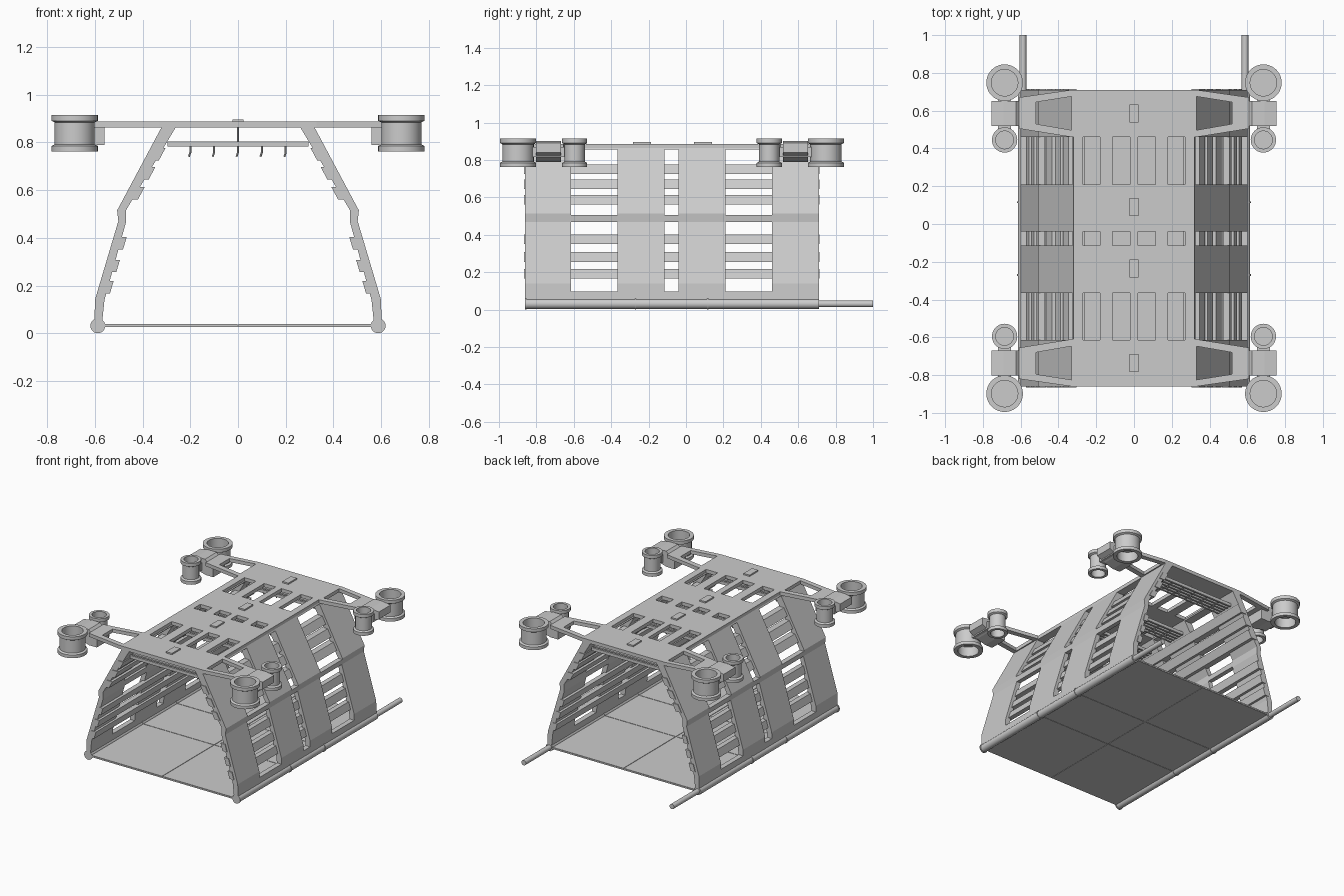
import bpy, bmesh, math
from mathutils import Matrix, Vector

cube = bpy.data.objects.get("Cube")
if cube:
    bpy.data.objects.remove(cube, do_unlink=True)

grey = bpy.data.materials.new("light_grey")
grey.use_nodes = True
GREY = (0.6, 0.6, 0.6, 1)
grey.diffuse_color = GREY
grey.node_tree.nodes["Principled BSDF"].inputs["Base Color"].default_value = GREY


def finish(name, bm, smooth=False):
    bmesh.ops.recalc_face_normals(bm, faces=bm.faces)
    mesh = bpy.data.meshes.new(name)
    bm.to_mesh(mesh)
    bm.free()
    mesh.materials.append(grey)
    ob = bpy.data.objects.new(name, mesh)
    bpy.context.collection.objects.link(ob)
    if smooth:
        bpy.ops.object.select_all(action='DESELECT')
        ob.select_set(True)
        bpy.context.view_layer.objects.active = ob
        bpy.ops.object.shade_smooth_by_angle(angle=math.radians(35))
    return ob


def add_prism(bm, points, shift):
    """Extrude a closed outline of 3D points along a vector."""
    face = bm.faces.new([bm.verts.new(p) for p in points])
    out = bmesh.ops.extrude_face_region(bm, geom=[face])
    verts = [g for g in out["geom"] if isinstance(g, bmesh.types.BMVert)]
    bmesh.ops.translate(bm, verts=verts, vec=shift)


def add_box(bm, x0, x1, y0, y1, z0, z1):
    add_prism(bm, [(x0, y0, z0), (x1, y0, z0), (x1, y1, z0), (x0, y1, z0)], (0, 0, z1 - z0))


def add_rod(bm, radius, start, end, sides=24):
    a, b = Vector(start), Vector(end)
    turn = (b - a).to_track_quat('Z', 'Y').to_matrix().to_4x4()
    bmesh.ops.create_cone(bm, cap_ends=True, segments=sides, radius1=radius, radius2=radius,
                          depth=(b - a).length, matrix=Matrix.Translation((a + b) / 2) @ turn)


def cut(ob, bm):
    cutter = finish("cutter", bm)
    cutter.hide_render = True
    mod = ob.modifiers.new("openings", 'BOOLEAN')
    mod.operation, mod.solver, mod.object = 'DIFFERENCE', 'EXACT', cutter
    bpy.context.view_layer.objects.active = ob
    bpy.ops.object.modifier_apply(modifier=mod.name)
    bpy.data.objects.remove(cutter, do_unlink=True)


FRONT, BACK = -0.86, 0.71
GAPS = [(-0.615, -0.365), (-0.115, -0.04), (0.21, 0.46)]
BANDS = [-0.735, -0.235, 0.09, 0.585]
JOINTS = [-0.27, 0.115]
ROOF0, ROOF1 = 0.862, 0.887

# Side walls: bent profile with window openings, and louvre slats inside
wall = [(0.602, 0.045), (0.6, 0.14), (0.502, 0.47), (0.507, 0.515), (0.32, 0.865), (0.26, 0.865),
        (0.293, 0.81), (0.47, 0.515), (0.47, 0.465), (0.56, 0.14), (0.57, 0.045)]


def outer_x(z):
    if z > 0.5:
        return 0.507 - (z - 0.515) * 0.187 / 0.35
    return 0.6 - (z - 0.14) * 0.098 / 0.33


for side, label in ((1, "left"), (-1, "right")):
    bm = bmesh.new()
    add_prism(bm, [(side * x, FRONT, z) for x, z in wall], (0, BACK - FRONT, 0))
    shell = finish(label + "_wall", bm)
    bm = bmesh.new()
    for y0, y1 in GAPS:
        for z0, z1 in ((0.097, 0.47), (0.507, 0.856)):
            add_box(bm, side * 0.2, side * 0.8, y0, y1, z0, z1)
    cut(shell, bm)

    bm = bmesh.new()
    for z in (0.193, 0.283, 0.378, 0.588, 0.672, 0.752):
        low, high = z - 0.027, z + 0.025
        deep = 0.063 if z > 0.5 else 0.055
        outline = [(outer_x(low) - 0.02, low), (outer_x(high) - 0.02, high),
                   (outer_x(high) - deep, high), (outer_x(low) - deep, low)]
        add_prism(bm, [(side * x, FRONT - 0.005, h) for x, h in outline],
                  (0, BACK - FRONT + 0.01, 0))
    finish(label + "_louvres", bm)

    # Bottom rail with joint collars and a thinner rod reaching out of the back
    bm = bmesh.new()
    x, z = side * 0.588, 0.031
    add_rod(bm, 0.027, (x, FRONT, z), (x, BACK, z))
    add_rod(bm, 0.018, (x, BACK - 0.01, z), (x, 1.0, z))
    for y in JOINTS + [FRONT + 0.004]:
        add_rod(bm, 0.031, (x, y - 0.004, z), (x, y + 0.004, z))
    finish(label + "_rail", bm, smooth=True)

# Roof panel with three rows of openings
bm = bmesh.new()
add_box(bm, -0.32, 0.32, FRONT, BACK, ROOF0, ROOF1)
roof = finish("roof", bm)
bm = bmesh.new()
for y0, y1 in GAPS:
    for x in (-0.225, -0.068, 0.068, 0.225):
        add_box(bm, x - 0.046, x + 0.046, y0, y1, 0.83, 0.92)
cut(roof, bm)

# Floor panels over a thin backing sheet
bm = bmesh.new()
add_box(bm, -0.575, 0.575, FRONT, BACK, 0.027, 0.035)
stops = [FRONT] + JOINTS + [BACK]
for y0, y1 in zip(stops, stops[1:]):
    for x0, x1 in ((-0.575, 0), (0, 0.575)):
        add_box(bm, x0 + 0.002, x1 - 0.002, y0 + 0.002, y1 - 0.002, 0.025, 0.038)
finish("floor", bm)

# Roof mounts, each with a hanging rack and hooks beneath
for i, y in enumerate(BANDS):
    bm = bmesh.new()
    add_box(bm, -0.024, 0.024, y - 0.048, y + 0.048, ROOF1 - 0.005, 0.897)
    finish("roof_mount_%d" % (i + 1), bm)
    bm = bmesh.new()
    add_rod(bm, 0.004, (0, y, 0.79), (0, y, 0.87), 8)
    for k in range(-2, 3):
        add_box(bm, -0.295, 0.295, y + k * 0.03 - 0.007, y + k * 0.03 + 0.007, 0.783, 0.805)
        x = k * 0.1
        add_box(bm, x - 0.006, x + 0.006, y - 0.067, y + 0.067, 0.788, 0.8)
        add_rod(bm, 0.004, (x, y, 0.755), (x, y, 0.79), 8)
        add_rod(bm, 0.004, (x, y, 0.758), (x - 0.006, y, 0.74), 8)
    finish("hanging_rack_%d" % (i + 1), bm)


def add_duct(bm, x, y, radius, bore):
    """Open flanged cylinder with a disc across its middle."""
    neck = radius - 0.013
    line = [(0, 0.842), (bore, 0.842), (bore, 0.915), (radius, 0.915), (radius, 0.891),
            (neck, 0.884), (neck, 0.792), (radius, 0.785), (radius, 0.762), (bore, 0.762),
            (bore, 0.832), (0, 0.832)]
    verts = [bm.verts.new((x + r, y, z)) for r, z in line]
    edges = [bm.edges.new(pair) for pair in zip(verts, verts[1:])]
    bmesh.ops.spin(bm, geom=verts + edges, cent=(x, y, 0), axis=(0, 0, 1),
                   angle=math.tau, steps=40)
    bmesh.ops.remove_doubles(bm, verts=bm.verts, dist=0.0001)


# Four corner arms, each carrying a bracket, a large duct and a small duct
bracket = [(0.56, 0.79), (0.56, 0.883), (0.605, 0.883), (0.625, 0.902), (0.69, 0.902),
           (0.755, 0.892), (0.755, 0.84), (0.69, 0.81), (0.62, 0.79)]
for end, yc, tag in ((-1, BANDS[0], "front"), (1, BANDS[-1], "back")):
    for side, label in ((1, "left"), (-1, "right")):
        name = tag + "_" + label
        bm = bmesh.new()
        plan = [(0.3, -0.125), (0.33, -0.125), (0.61, -0.08),
                (0.61, 0.085), (0.33, 0.125), (0.3, 0.125)]
        add_prism(bm, [(side * x, yc + end * y, ROOF0) for x, y in plan], (0, 0, ROOF1 - ROOF0))
        arm = finish(name + "_arm", bm)
        hole = [(0.33, -0.088), (0.52, -0.055), (0.52, 0.06), (0.33, 0.09)]
        bm = bmesh.new()
        add_prism(bm, [(side * x, yc + end * y, 0.8) for x, y in hole], (0, 0, 0.2))
        cut(arm, bm)

        bm = bmesh.new()
        add_prism(bm, [(side * x, yc - 0.066, z) for x, z in bracket], (0, 0.132, 0))
        add_box(bm, side * 0.65, side * 0.72, yc - 0.085, yc + 0.085, 0.815, 0.87)
        finish(name + "_bracket", bm)

        for size, offset, radius, bore in (("large", 0.163, 0.097, 0.07),
                                           ("small", -0.14, 0.067, 0.047)):
            bm = bmesh.new()
            add_duct(bm, side * 0.685, yc + end * offset, radius, bore)
            finish(name + "_" + size + "_duct", bm, smooth=True)
